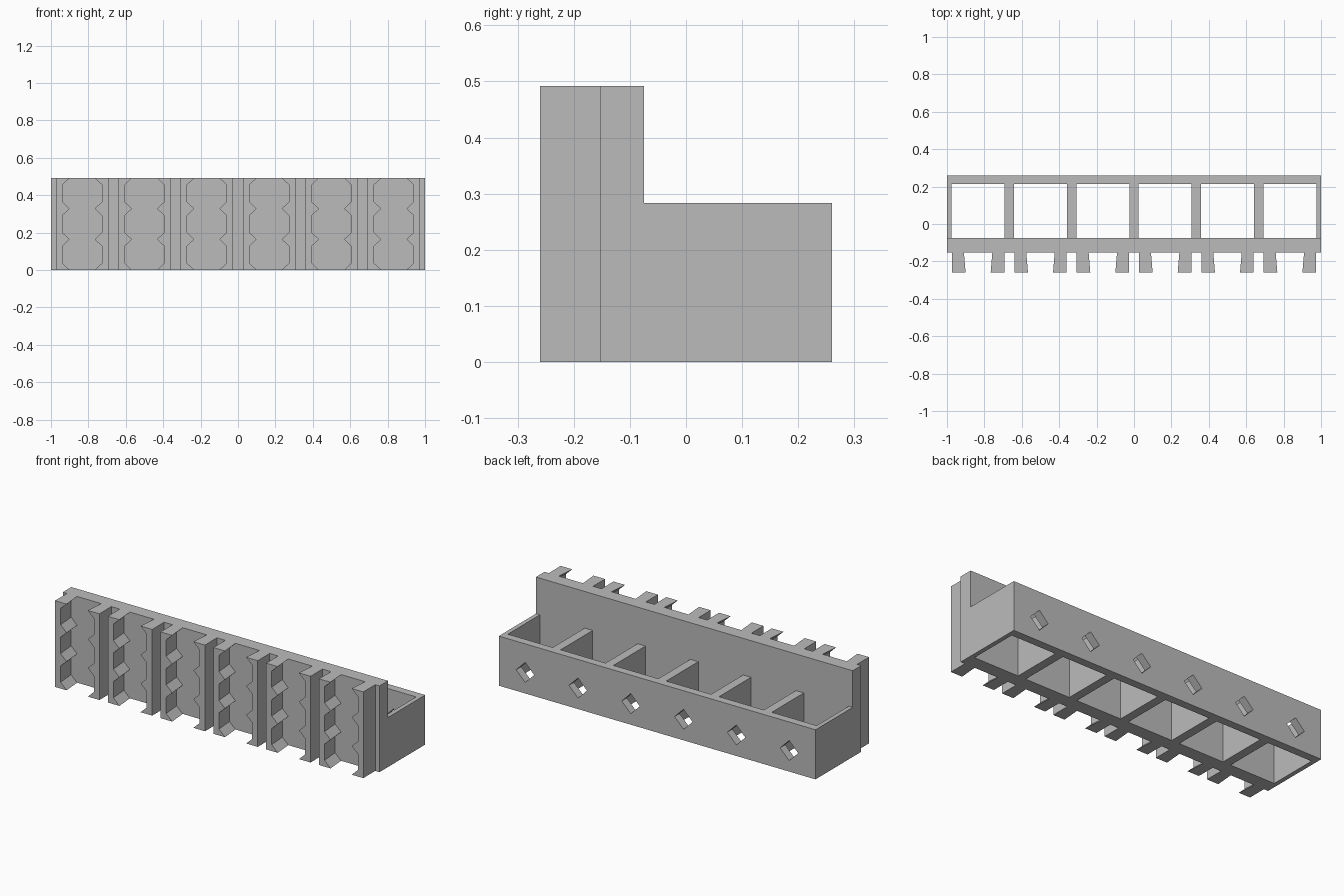
import bpy, bmesh
from math import radians

if "Cube" in bpy.data.objects:
    bpy.data.objects.remove(bpy.data.objects["Cube"])

grey = bpy.data.materials.new("plain_grey")
grey.use_nodes = True
COLOUR = (0.5, 0.5, 0.5, 1)
grey.diffuse_color = COLOUR
grey.node_tree.nodes["Principled BSDF"].inputs["Base Color"].default_value = COLOUR

CELLS = 6
PITCH = 2 / CELLS
HEIGHT, BOX_HEIGHT = 0.492, 0.283
FRONT, PLATE_FRONT, PLATE_BACK, BACK = -0.26, -0.152, -0.075, 0.26
WALL = 0.046


def finish(name, bm):
    bmesh.ops.recalc_face_normals(bm, faces=bm.faces)
    mesh = bpy.data.meshes.new(name)
    bm.to_mesh(mesh)
    bm.free()
    mesh.materials.append(grey)
    obj = bpy.data.objects.new(name, mesh)
    bpy.context.collection.objects.link(obj)
    return obj


def add_prism(bm, front, back):
    """Solid between two matching outlines."""
    a = [bm.verts.new(p) for p in front]
    b = [bm.verts.new(p) for p in back]
    bm.faces.new(a)
    bm.faces.new(b[::-1])
    for i in range(len(a)):
        j = (i + 1) % len(a)
        bm.faces.new((a[i], b[i], b[j], a[j]))


def add_box(bm, x0, x1, y0, y1, z0, z1):
    outline = [(x0, z0), (x1, z0), (x1, z1), (x0, z1)]
    add_prism(bm, [(x, y0, z) for x, z in outline], [(x, y1, z) for x, z in outline])


def cut(obj, cutter):
    mod = obj.modifiers.new("cut", "BOOLEAN")
    mod.operation, mod.solver, mod.object = "DIFFERENCE", "EXACT", cutter
    cutter.hide_render = True
    cutter.hide_set(True)
    bpy.context.view_layer.objects.active = obj
    bpy.ops.object.modifier_apply(modifier=mod.name)
    bpy.data.objects.remove(cutter)


centres = [-1 + PITCH * (i + 0.5) for i in range(CELLS)]

# L-shaped body: tall mounting plate with a lower bin behind it
bm = bmesh.new()
side = [(PLATE_FRONT, 0), (BACK, 0), (BACK, BOX_HEIGHT), (PLATE_BACK, BOX_HEIGHT),
        (PLATE_BACK, HEIGHT), (PLATE_FRONT, HEIGHT)]
add_prism(bm, [(-1, y, z) for y, z in side], [(1, y, z) for y, z in side])
body = finish("body", bm)

# Open compartments, with one diamond hole each through the back wall
bm = bmesh.new()
for c in centres:
    half = PITCH / 2 - 0.025
    add_box(bm, c - half, c + half, PLATE_BACK, BACK - WALL, -0.1, HEIGHT)
cut(body, finish("compartment_cutter", bm))

bm = bmesh.new()
r, zc = 0.057, 0.12
for c in centres:
    diamond = [(c - r, zc), (c, zc - r), (c + r, zc), (c, zc + r)]
    add_prism(bm, [(x, 0.1, z) for x, z in diamond], [(x, 0.4, z) for x, z in diamond])
cut(body, finish("diamond_cutter", bm))

# Mirrored pairs of mounting rails with pointed catches along the inner edge
OUTER, INNER, TIP, STEP = 0.14, 0.105, 0.067, 0.036
edge = [(TIP, 0), (INNER, STEP)]
for peak in (HEIGHT / 3, HEIGHT * 2 / 3):
    edge += [(INNER, peak - STEP), (TIP, peak), (INNER, peak + STEP)]
edge += [(INNER, HEIGHT - STEP), (TIP, HEIGHT)]
for n, c in enumerate(centres):
    for s, label in ((-1, "right"), (1, "left")):
        bm = bmesh.new()

        def outline(y, undercut):
            pts = [(x + undercut, z) for x, z in edge] + [(OUTER, HEIGHT), (OUTER, 0)]
            return [(c + s * x, y, z) for x, z in pts]

        add_prism(bm, outline(FRONT, 0), outline(PLATE_FRONT, 0.009))
        finish(f"rail_{n + 1}_{label}", bm)
